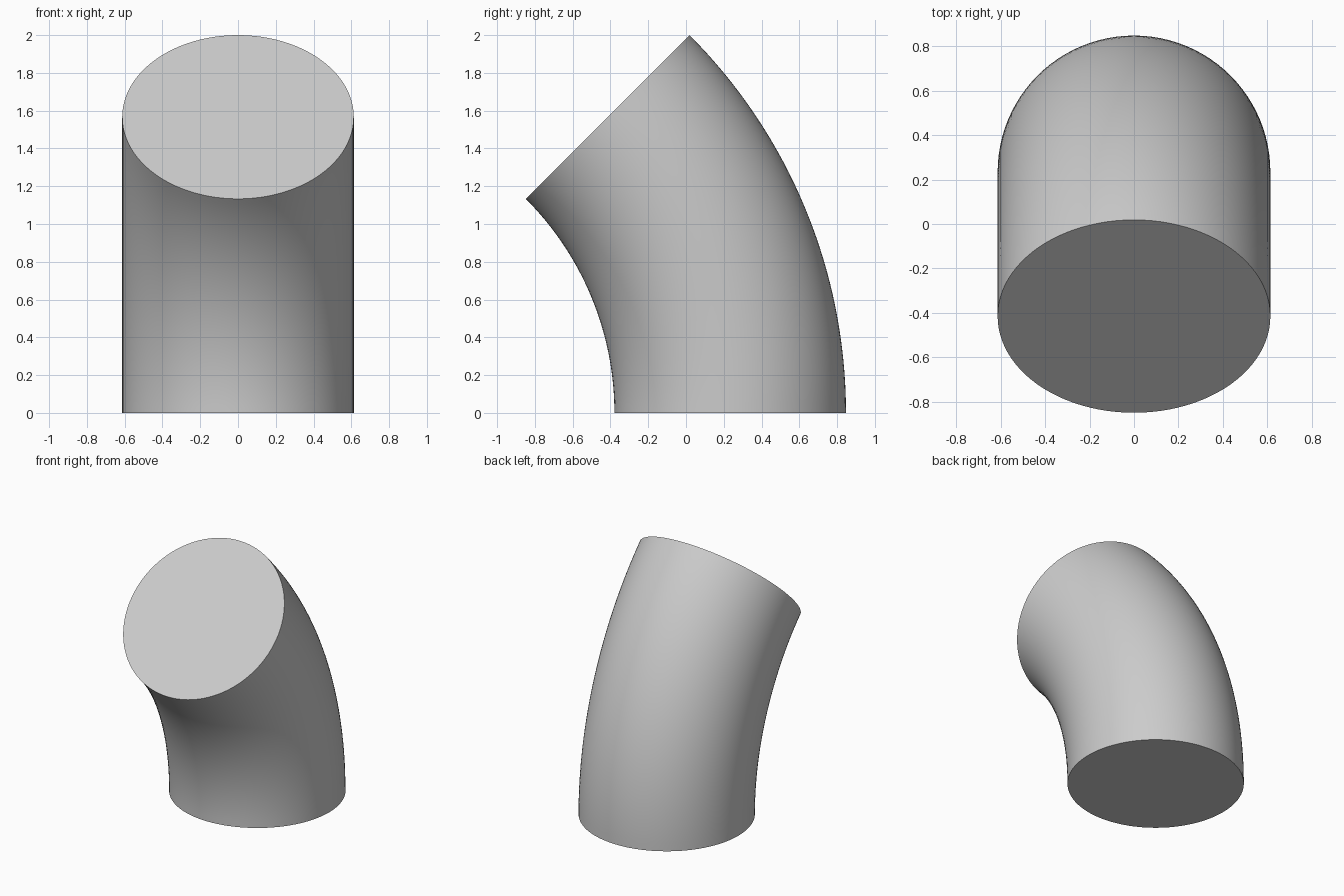
import bpy, bmesh, math
from mathutils import Matrix

cube = bpy.data.objects.get("Cube")
if cube:
    bpy.data.objects.remove(cube, do_unlink=True)

SIDES, STEPS = 96, 32
OUTER = 2 / math.sin(math.radians(45))   # bend radius of the outer wall
TUBE = 0.613                             # radius of the round section
PIVOT = (0, 0.847 - OUTER, 0)            # centre of the bend

# Plain grey surface
grey = bpy.data.materials.new("light grey")
grey.use_nodes = True
colour = (0.6, 0.6, 0.6, 1)
grey.diffuse_color = colour
grey.node_tree.nodes["Principled BSDF"].inputs["Base Color"].default_value = colour

# Solid elbow: a disc swept an eighth of a turn about the x axis
bm = bmesh.new()
disc = bmesh.ops.create_circle(
    bm, cap_ends=True, segments=SIDES, radius=TUBE,
    matrix=Matrix.Translation((0, 0.847 - TUBE, 0)))
base = bm.faces[:]
bmesh.ops.spin(bm, geom=base, cent=PIVOT, axis=(1, 0, 0),
               angle=math.radians(45), steps=STEPS, use_duplicate=False)

# Close the base if the sweep left it open
open_edges = [e for e in bm.edges if e.is_boundary]
if open_edges:
    bmesh.ops.holes_fill(bm, edges=open_edges, sides=0)
bmesh.ops.recalc_face_normals(bm, faces=bm.faces[:])

mesh = bpy.data.meshes.new("pipe_elbow")
bm.to_mesh(mesh)
bm.free()
mesh.materials.append(grey)
elbow = bpy.data.objects.new("pipe_elbow", mesh)
bpy.context.collection.objects.link(elbow)

# Smooth wall with crisp end rims
bpy.ops.object.select_all(action='DESELECT')
elbow.select_set(True)
bpy.context.view_layer.objects.active = elbow
bpy.ops.object.shade_smooth_by_angle(angle=math.radians(30))
